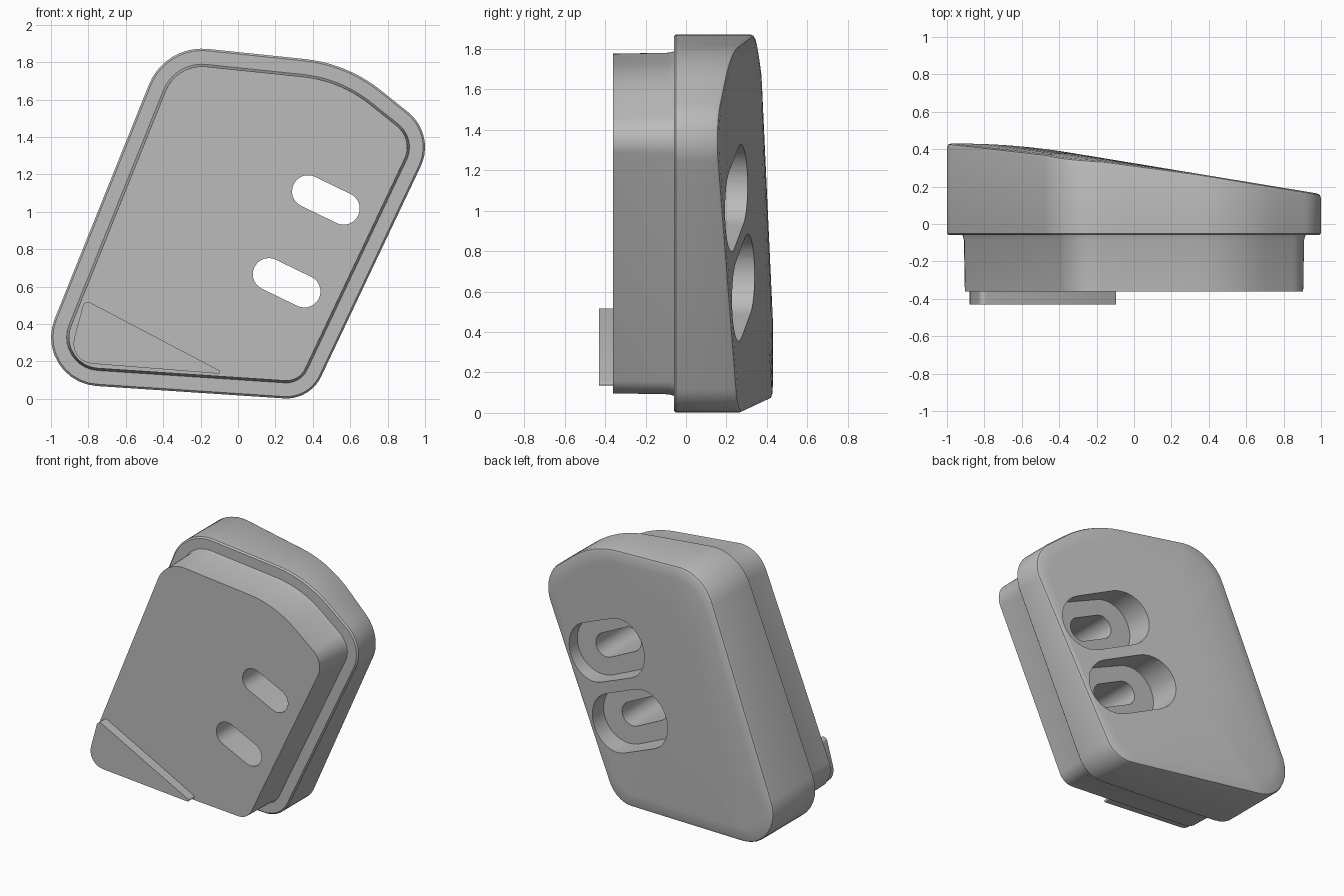
import bpy, bmesh, math
from mathutils import Vector

cube = bpy.data.objects.get("Cube")
if cube:
    bpy.data.objects.remove(cube, do_unlink=True)

grey = bpy.data.materials.new("plain grey")
grey.use_nodes = True
grey.diffuse_color = (0.5, 0.5, 0.5, 1)
grey.node_tree.nodes["Principled BSDF"].inputs["Base Color"].default_value = (0.5, 0.5, 0.5, 1)


def rounded(corners, steps=10):
    """Counter-clockwise (x, z, tangent length) corners -> (point, outward normal) pairs."""
    out = []
    for i, (x, z, t) in enumerate(corners):
        c = Vector((x, z))
        a = (Vector(corners[i - 1][:2]) - c).normalized()
        b = (Vector(corners[(i + 1) % len(corners)][:2]) - c).normalized()
        half = a.angle(b) / 2
        radius = t * math.tan(half)
        centre = c + (a + b).normalized() * radius / math.sin(half)
        n0, n1 = (c + a * t - centre).normalized(), (c + b * t - centre).normalized()
        for k in range(steps + 1):
            n = n0.slerp(n1, k / steps)
            out.append((centre + n * radius, n))
    return out


def slot(x, z, dx, dz, radius, steps=16):
    """Outline of a slot with round ends, centred on x, z."""
    base = math.atan2(dz, dx) - math.pi / 2
    out = []
    for side in (1, -1):
        for k in range(steps + 1):
            ang = base + math.pi * k / steps + (math.pi if side < 0 else 0)
            out.append((x + side * dx + radius * math.cos(ang),
                        z + side * dz + radius * math.sin(ang)))
    return out


def loft(name, rings, tip=None):
    """Join matching rings into a closed solid, ending in a cap or a tip point."""
    bm = bmesh.new()
    loops = [[bm.verts.new(p) for p in ring] for ring in rings]
    n = len(loops[0])
    for r0, r1 in zip(loops, loops[1:]):
        for i in range(n):
            j = (i + 1) % n
            bm.faces.new((r0[i], r0[j], r1[j], r1[i]))
    bm.faces.new(loops[0])
    if tip:
        v = bm.verts.new(tip)
        for i in range(n):
            bm.faces.new((loops[-1][i], loops[-1][(i + 1) % n], v))
    else:
        bm.faces.new(loops[-1])
    bmesh.ops.recalc_face_normals(bm, faces=bm.faces)
    mesh = bpy.data.meshes.new(name)
    bm.to_mesh(mesh)
    bm.free()
    mesh.materials.append(grey)
    obj = bpy.data.objects.new(name, mesh)
    bpy.context.collection.objects.link(obj)
    return obj


def prism(name, outline, y0, y1):
    return loft(name, [[(p[0], y, p[1]) for p in outline] for y in (y0, y1)])


def activate(obj):
    bpy.ops.object.select_all(action='DESELECT')
    obj.select_set(True)
    bpy.context.view_layer.objects.active = obj


def back(x, z):
    """Sloping back surface, blended into a flatter band along the thick side."""
    slope = 0.325 - 0.165 * x
    band = 0.43 - 0.09 * max(0, z - 0.9) ** 2
    h = max(0.05 - abs(slope - band), 0) / 0.05
    return min(slope, band) - h * h * 0.0125


# Body: raised front block, wider flange and sloping back
outline = rounded([(-1.115, 0.092, 0.36), (0.385, -0.007, 0.14), (1.058, 1.414, 0.19),
                   (0.584, 1.793, 0.23), (-0.39, 1.894, 0.23)])


def ring(inset, y):
    return [(p.x - n.x * inset, y, p.y - n.y * inset) for p, n in outline]


def back_ring(inset, drop=0):
    return [(x, back(x, z) - drop, z) for x, _, z in ring(inset, 0)]


mid = Vector((0, 0.95))
rings = [ring(0.095, -0.36), ring(0.09, -0.085), ring(0.083, -0.06), ring(0.01, -0.06),
         ring(0, -0.05), back_ring(0, 0.02), back_ring(0.006, 0.006), back_ring(0.02)]
edge = [Vector((x, z)) for x, _, z in rings[-1]]
for s in (0.92, 0.84, 0.75, 0.65, 0.5, 0.35, 0.2, 0.1):
    pts = [mid.lerp(p, s) for p in edge]
    rings.append([(p.x, back(p.x, p.y), p.y) for p in pts])
body = loft("body", rings, (mid.x, back(*mid), mid.y))

# Two through slots, each with a wide recess in the back
for cx, cz in ((0.47, 1.063), (0.26, 0.62)):
    cutters = [prism("slot_cutter", slot(cx, cz, 0.095, -0.046, 0.086), -0.6, 0.6),
               prism("recess_cutter", slot(cx - 0.01, cz, 0.135, -0.06, 0.205), 0.1, 0.6)]
    for cutter in cutters:
        cutter.hide_render = True
        mod = body.modifiers.new("cut", 'BOOLEAN')
        mod.object = cutter
        mod.operation = 'DIFFERENCE'
        mod.solver = 'EXACT'
        activate(body)
        bpy.ops.object.modifier_apply(modifier=mod.name)
        bpy.data.objects.remove(cutter, do_unlink=True)

# Wedge-shaped pad on the lower front corner
wedge = rounded([(-0.91, 0.198, 0.13), (-0.06, 0.131, 0.045), (-0.82, 0.53, 0.035)], 6)
pad = prism("corner_pad", [p for p, n in wedge], -0.43, -0.34)

for obj in (body, pad):
    activate(obj)
    bpy.ops.object.shade_smooth_by_angle(angle=math.radians(30))
